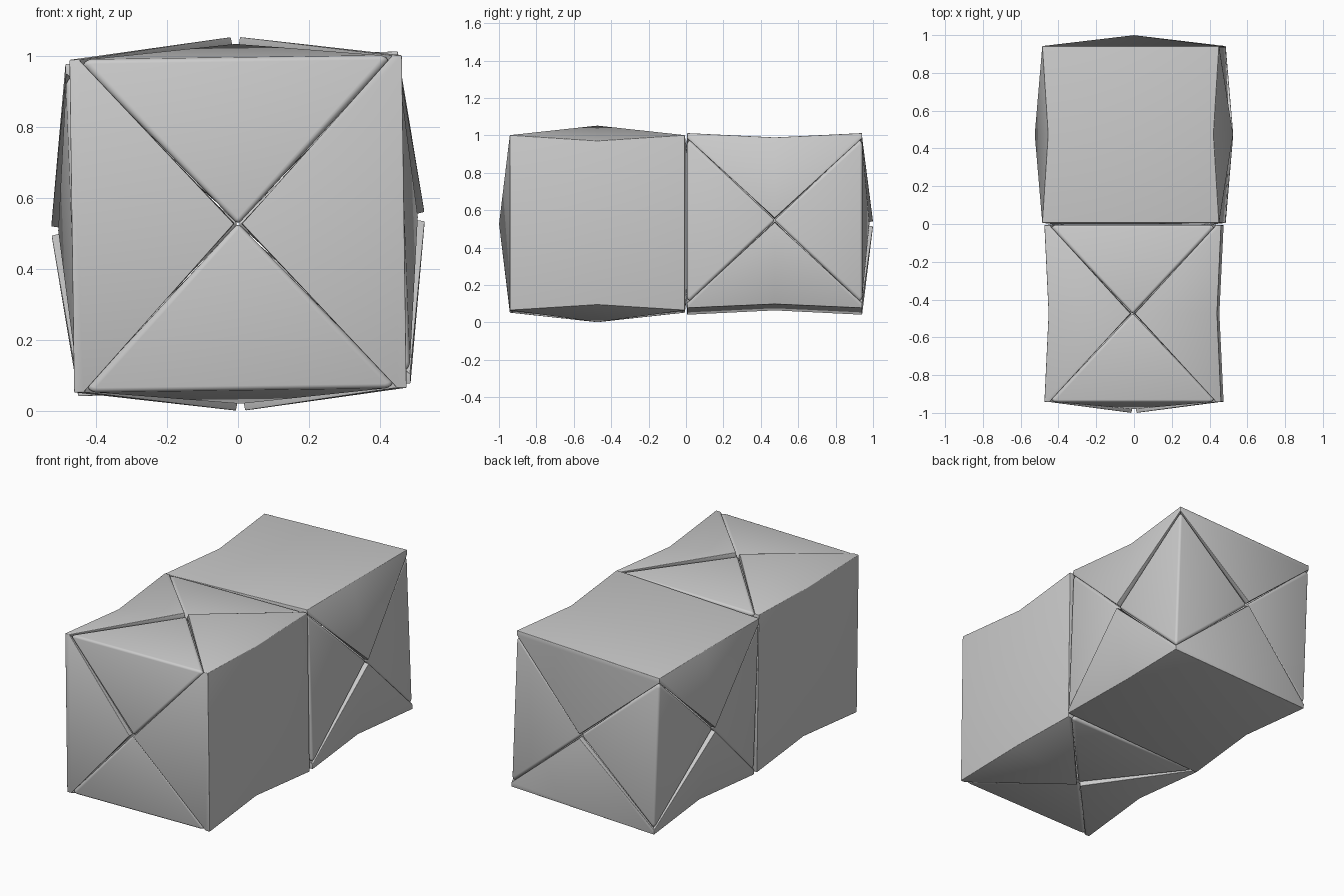
import bpy, bmesh, math
from mathutils import Matrix

cube = bpy.data.objects.get("Cube")
if cube:
    bpy.data.objects.remove(cube)

mat = bpy.data.materials.new("plain grey")
mat.use_nodes = True
GREY = (0.6, 0.6, 0.6, 1)
mat.diffuse_color = GREY
mat.node_tree.nodes["Principled BSDF"].inputs["Base Color"].default_value = GREY

H = 0.468        # half width at the corners
TIP = 0.526      # height of the raised flap tips
PINCH_X, PINCH_Z = 0.022, 0.03
RIM = 0.028      # width of the rim where flaps meet at a corner


def shell(name, polys, place, bevel):
    """Thick rounded sheet from outward-facing polygons."""
    bm = bmesh.new()
    for poly in polys:
        bm.faces.new([bm.verts.new(p) for p in poly])
    bmesh.ops.remove_doubles(bm, verts=bm.verts, dist=0.0005)
    for f in bm.faces:
        f.normal_update()
        if f.normal.dot(f.calc_center_median()) < 0:
            f.normal_flip()
        f.smooth = True
    me = bpy.data.meshes.new(name)
    bm.to_mesh(me)
    bm.free()
    me.materials.append(mat)
    ob = bpy.data.objects.new(name, me)
    bpy.context.collection.objects.link(ob)
    ob.matrix_world = place
    solid = ob.modifiers.new("thickness", 'SOLIDIFY')
    solid.thickness, solid.offset = 0.03, -1
    round_off = ob.modifiers.new("rounding", 'BEVEL')
    round_off.width, round_off.segments = bevel, 3
    round_off.limit_method, round_off.angle_limit = 'ANGLE', math.radians(40)


def side_plate(name, s, place):
    """Plain plate with a flap folded over each of its four edges."""
    x, q, tip, dent = s * H, s * (H - RIM), s * 0.012, s * (H - PINCH_X)
    zm = H - PINCH_Z
    polys = []
    for e in (-1, 1):
        y = e * H
        # half of the pinched plate
        polys.append([(x, y, -H), (dent, 0, -zm), (dent, 0, zm), (x, y, H)])
        # flap over the front or back
        polys.append([(x, y, -H), (q, y, -H), (tip, e * TIP, 0), (q, y, H), (x, y, H)])
        # flap over the top or bottom, in two halves
        z = e * H
        for d in (-1, 1):
            top = (tip, 0, e * TIP)
            mid = (dent, 0, e * zm)
            polys.append([(x, d * H, z), (q, d * H, z), top])
            polys.append([(x, d * H, z), top, mid])
    shell(name, polys, place, 0.014)


def edge_piece(name, sy, sz, place):
    """Two triangular flaps folded around one crosswise edge."""
    a, low = H - RIM - 0.006, TIP - 0.018
    left, right = (-a, sy * H, sz * H), (a, sy * H, sz * H)
    shell(name, [[left, right, (0, sy * low, 0)], [left, right, (0, 0, sz * low)]], place, 0.012)


def block(name, y, degrees):
    place = Matrix.Translation((0, y, 0.527)) @ Matrix.Rotation(math.radians(degrees), 4, 'Y')
    for s, side in ((1, "a"), (-1, "b")):
        side_plate(f"{name}_side_plate_{side}", s, place)
    for sy, ny in ((-1, "front"), (1, "back")):
        for sz, nz in ((-1, "low"), (1, "high")):
            edge_piece(f"{name}_{ny}_{nz}_edge_flaps", sy, sz, place)


# Same block twice, the rear one turned on its side
block("front_block", -0.474, -0.8)
block("back_block", 0.474, -92.2)
